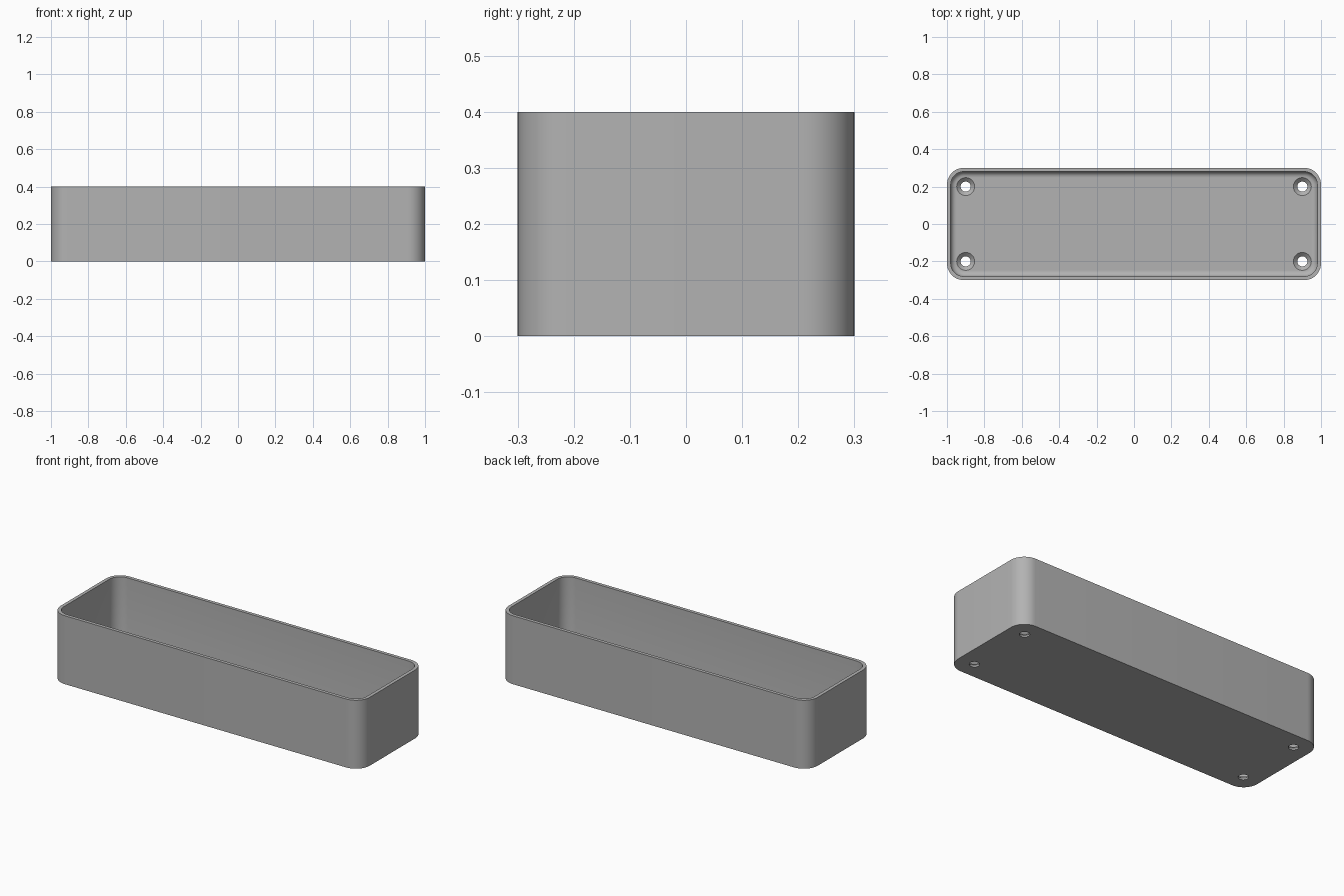
import bpy, bmesh, math

if "Cube" in bpy.data.objects:
    bpy.data.objects.remove(bpy.data.objects["Cube"])

HX, HY, H = 1.0, 0.3, 0.4      # half length, half width, height
R, WALL, FLOOR, FIL = 0.09, 0.02, 0.03, 0.03
SEG = 12

grey = bpy.data.materials.new("plain grey")
grey.diffuse_color = (0.45, 0.45, 0.45, 1)
grey.use_nodes = True
grey.node_tree.nodes["Principled BSDF"].inputs["Base Color"].default_value = grey.diffuse_color


def make_object(name, bm):
    mesh = bpy.data.meshes.new(name)
    bmesh.ops.recalc_face_normals(bm, faces=bm.faces)
    bm.to_mesh(mesh)
    bm.free()
    mesh.materials.append(grey)
    ob = bpy.data.objects.new(name, mesh)
    bpy.context.collection.objects.link(ob)
    return ob


def ring(bm, inset, z):
    """Rounded rectangle of vertices, inset from the outer outline."""
    r = R - inset
    verts = []
    for q, (sx, sy) in enumerate(((1, 1), (-1, 1), (-1, -1), (1, -1))):
        for i in range(SEG + 1):
            a = math.pi / 2 * (q + i / SEG)
            verts.append(bm.verts.new((sx * (HX - R) + r * math.cos(a),
                                       sy * (HY - R) + r * math.sin(a), z)))
    return verts


# Tray: outer wall, rim, inner wall, rounded floor edge
profile = [(0, 0), (0, H), (WALL, H)]
for i in range(7):
    a = math.pi / 2 * i / 6
    profile.append((WALL + FIL * (1 - math.cos(a)),
                    FLOOR + FIL * (1 - math.sin(a))))
bm = bmesh.new()
rings = [ring(bm, d, z) for d, z in profile]
for low, high in zip(rings, rings[1:]):
    n = len(low)
    for i in range(n):
        j = (i + 1) % n
        bm.faces.new((low[i], low[j], high[j], high[i]))
bm.faces.new(rings[0])
bm.faces.new(rings[-1])
tray = make_object("tray", bm)

# Countersunk screw holes near the four corners
bm = bmesh.new()
N = 32
hole = [(0.027, -0.02), (0.027, 0.01), (0.048, FLOOR), (0.048, FLOOR + 0.03)]
for sx in (-1, 1):
    for sy in (-1, 1):
        loops = [[bm.verts.new((sx * 0.9 + r * math.cos(2 * math.pi * i / N),
                                sy * 0.2 + r * math.sin(2 * math.pi * i / N), z))
                  for i in range(N)] for r, z in hole]
        for a, b in zip(loops, loops[1:]):
            for i in range(N):
                j = (i + 1) % N
                bm.faces.new((a[i], a[j], b[j], b[i]))
        bm.faces.new(loops[0])
        bm.faces.new(loops[-1])
cutter = make_object("screw_hole_cutter", bm)
cutter.hide_render = True

mod = tray.modifiers.new("screw holes", 'BOOLEAN')
mod.operation = 'DIFFERENCE'
mod.solver = 'EXACT'
mod.object = cutter
bpy.context.view_layer.objects.active = tray
tray.select_set(True)
bpy.ops.object.modifier_apply(modifier=mod.name)
bpy.data.objects.remove(cutter)

# Smooth corners, sharp rims
bpy.ops.object.shade_smooth_by_angle(angle=math.radians(30))
